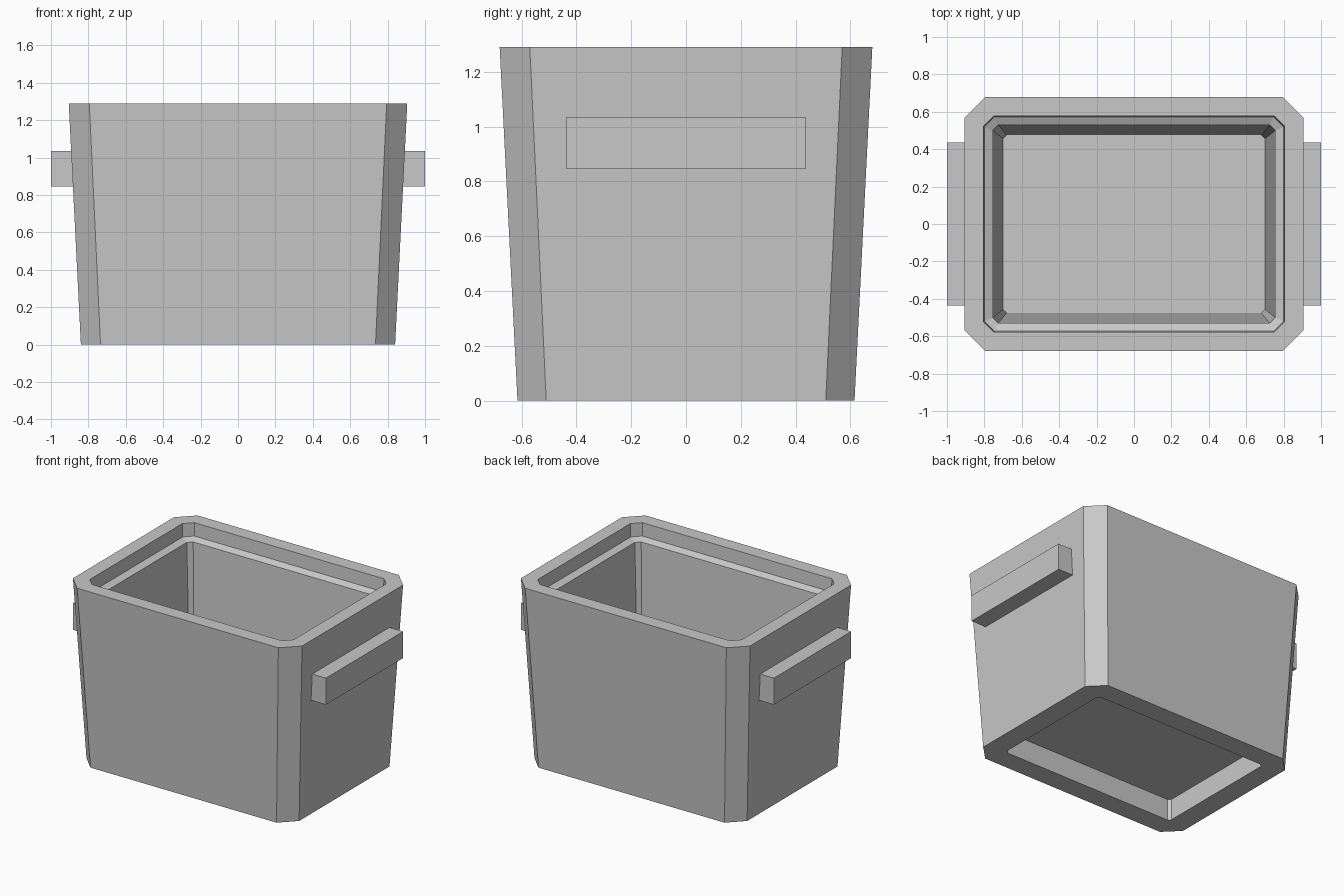
import bpy
import bmesh

if "Cube" in bpy.data.objects:
    bpy.data.objects.remove(bpy.data.objects["Cube"])

grey = bpy.data.materials.new("light_grey")
grey.diffuse_color = (0.58, 0.58, 0.58, 1)
grey.use_nodes = True
grey.node_tree.nodes["Principled BSDF"].inputs["Base Color"].default_value = grey.diffuse_color


def add_object(name, bm):
    bmesh.ops.recalc_face_normals(bm, faces=bm.faces)
    mesh = bpy.data.meshes.new(name)
    bm.to_mesh(mesh)
    bm.free()
    mesh.materials.append(grey)
    obj = bpy.data.objects.new(name, mesh)
    bpy.context.collection.objects.link(obj)
    return obj


def ring(bm, hx, hy, cut, z):
    """Rectangle with cut corners, counter-clockwise."""
    pts = [(hx, -hy + cut), (hx, hy - cut), (hx - cut, hy), (-hx + cut, hy),
           (-hx, hy - cut), (-hx, -hy + cut), (-hx + cut, -hy), (hx - cut, -hy)]
    return [bm.verts.new((x, y, z)) for x, y in pts]


# Tub: one loft from the underside recess, over the rim, down to the floor
sections = [
    (0.695, 0.47, 0.018, 0.155),   # recess ceiling
    (0.69, 0.467, 0.018, 0.0),     # recess opening
    (0.84, 0.615, 0.105, 0.0),     # outer foot
    (0.905, 0.68, 0.11, 1.29),     # outer rim
    (0.805, 0.578, 0.056, 1.29),   # inner rim
    (0.80, 0.573, 0.054, 1.197),   # top of sloped ledge
    (0.755, 0.53, 0.03, 1.177),    # bottom of sloped ledge
    (0.70, 0.475, 0.019, 0.18),    # inside floor
]
bm = bmesh.new()
rings = [ring(bm, *s) for s in sections]
for a, b in zip(rings, rings[1:]):
    for i in range(8):
        j = (i + 1) % 8
        bm.faces.new((a[i], a[j], b[j], b[i]))
bm.faces.new(rings[0])
bm.faces.new(rings[-1])
add_object("tub", bm)

# Side handles: solid bars set into the sloping end walls
for side, name in ((-1, "left_handle"), (1, "right_handle")):
    bm = bmesh.new()
    bmesh.ops.create_cube(bm, size=1)
    for v in bm.verts:
        v.co.x = side * (0.93 + v.co.x * 0.14)
        v.co.y *= 0.872
        v.co.z = 0.94 + v.co.z * 0.19
    add_object(name, bm)
